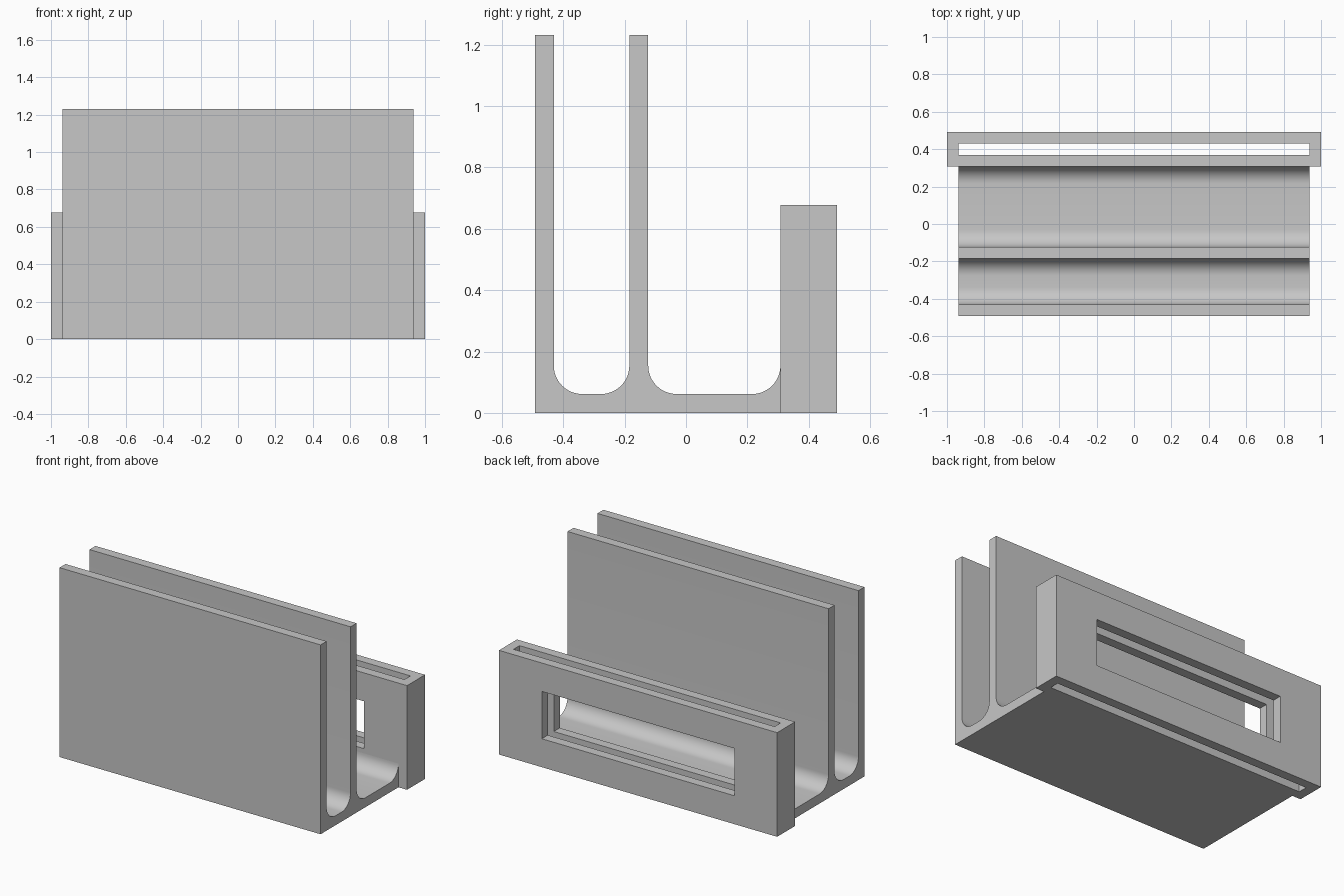
import bpy
import bmesh
from math import cos, sin, pi, radians

if "Cube" in bpy.data.objects:
    bpy.data.objects.remove(bpy.data.objects["Cube"], do_unlink=True)

# Everything is a multiple of the wall thickness
T = 2 / 32.5
FRONT = -8 * T
HALF_WIDTH = 15.25 * T
WALL_TOP = 20 * T
FILLET = 1.5 * T

grey = bpy.data.materials.new("plain_grey")
grey.use_nodes = True
colour = (0.57, 0.57, 0.57, 1)
grey.diffuse_color = colour
grey.node_tree.nodes["Principled BSDF"].inputs["Base Color"].default_value = colour


def add_object(name, bm):
    bmesh.ops.recalc_face_normals(bm, faces=bm.faces)
    mesh = bpy.data.meshes.new(name)
    bm.to_mesh(mesh)
    bm.free()
    mesh.materials.append(grey)
    obj = bpy.data.objects.new(name, mesh)
    bpy.context.collection.objects.link(obj)
    return obj


def box(name, half_x, y0, y1, z0, z1):
    bm = bmesh.new()
    bmesh.ops.create_cube(bm, size=1)
    for v in bm.verts:
        v.co.x *= 2 * half_x
        v.co.y = y0 if v.co.y < 0 else y1
        v.co.z = z0 if v.co.z < 0 else z1
    return add_object(name, bm)


def activate(obj):
    bpy.ops.object.select_all(action='DESELECT')
    obj.select_set(True)
    bpy.context.view_layer.objects.active = obj


def rounded_corner(y, z, start, steps=12):
    """Quarter circle about (y, z), running counter-clockwise from start."""
    angles = [start + pi / 2 * i / steps for i in range(steps + 1)]
    return [(y + FILLET * cos(a), z + FILLET * sin(a)) for a in angles]


def channel(y0, y1):
    """Rounded trough floor between two walls, front to back."""
    z = T + FILLET
    return (rounded_corner(y0 + FILLET, z, pi)
            + rounded_corner(y1 - FILLET, z, 1.5 * pi))


# Base, two upright walls and the rounded channels, as one extruded profile
wall_2 = FRONT + 5 * T
holder_front = FRONT + 13 * T
profile = [(FRONT, 0), (FRONT, WALL_TOP), (FRONT + T, WALL_TOP)]
profile += channel(FRONT + T, wall_2)
profile += [(wall_2, WALL_TOP), (wall_2 + T, WALL_TOP)]
profile += channel(wall_2 + T, holder_front)
profile += [(holder_front, 0)]

bm = bmesh.new()
face = bm.faces.new([bm.verts.new((-HALF_WIDTH, y, z)) for y, z in profile])
swept = bmesh.ops.extrude_face_region(bm, geom=[face])["geom"]
bmesh.ops.translate(bm, vec=(2 * HALF_WIDTH, 0, 0),
                    verts=[g for g in swept if isinstance(g, bmesh.types.BMVert)])
stand = add_object("base_and_walls", bm)
activate(stand)
bpy.ops.object.shade_smooth_by_angle(angle=radians(30))

# Rear holder with a vertical slot and a window through both plates
top = 11 * T
holder = box("rear_holder", 1, holder_front, holder_front + 3 * T, 0, top)
cutters = [
    box("slot_cutter", HALF_WIDTH, holder_front + T, holder_front + 2 * T, -T, top + T),
    box("window_cutter", 11.25 * T, holder_front - T, holder_front + 4 * T, 3 * T, 8 * T),
]
activate(holder)
for cutter in cutters:
    cutter.hide_render = True
    mod = holder.modifiers.new(cutter.name, 'BOOLEAN')
    mod.operation = 'DIFFERENCE'
    mod.solver = 'EXACT'
    mod.object = cutter
    bpy.ops.object.modifier_apply(modifier=mod.name)
    bpy.data.objects.remove(cutter, do_unlink=True)
